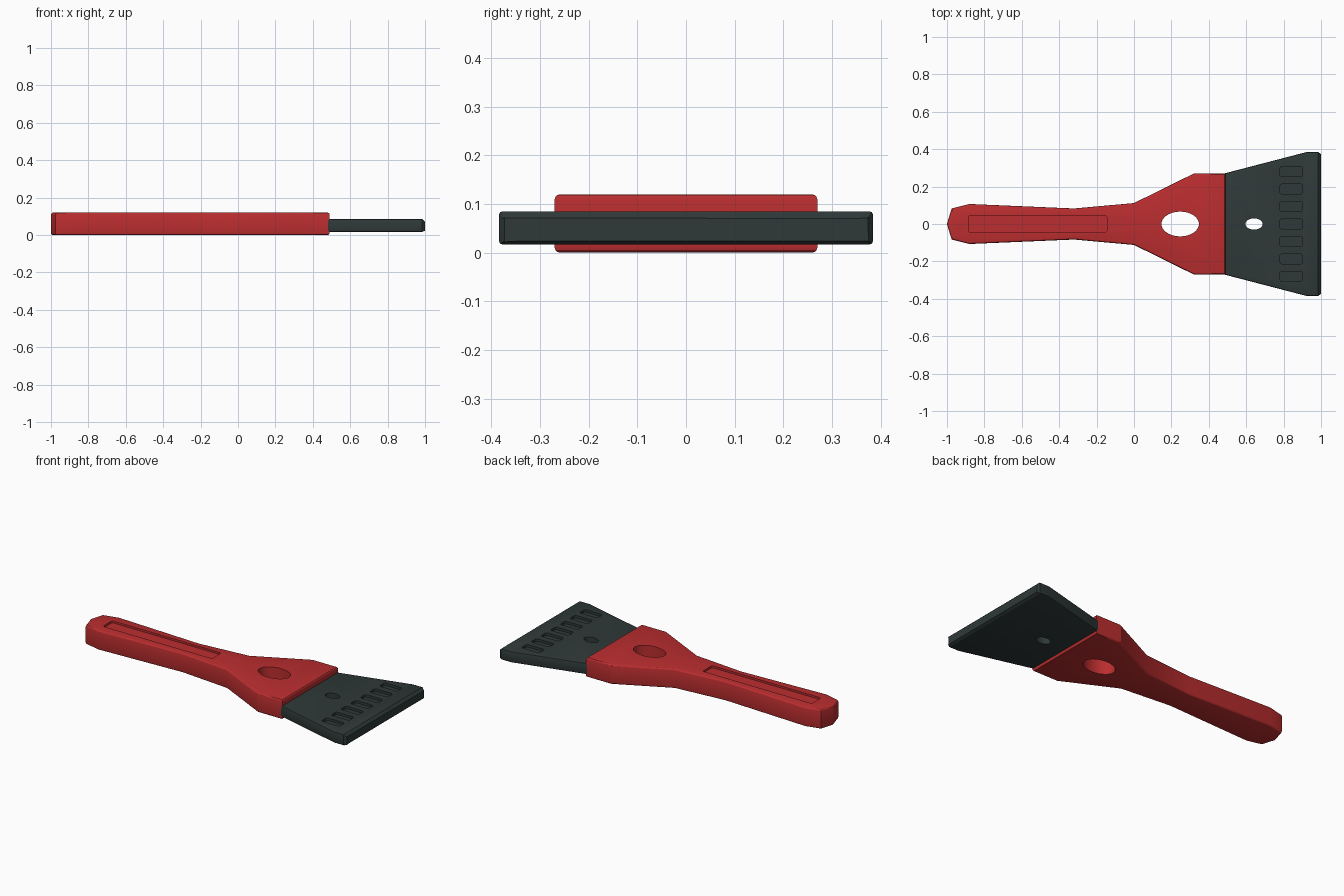
import bpy, bmesh, math
from mathutils import Vector

default = bpy.data.objects.get("Cube")
if default:
    bpy.data.objects.remove(default, do_unlink=True)


def material(name, color):
    m = bpy.data.materials.new(name)
    m.use_nodes = True
    m.diffuse_color = color
    m.node_tree.nodes["Principled BSDF"].inputs["Base Color"].default_value = color
    return m


def prism(outline, z0, z1):
    """Extrude a flat outline from z0 to z1."""
    bm = bmesh.new()
    base = bm.faces.new([bm.verts.new((x, y, z0)) for x, y in outline])
    top = bmesh.ops.extrude_face_region(bm, geom=[base])["geom"]
    verts = [v for v in top if isinstance(v, bmesh.types.BMVert)]
    bmesh.ops.translate(bm, verts=verts, vec=(0, 0, z1 - z0))
    bmesh.ops.recalc_face_normals(bm, faces=bm.faces)
    return bm


def bevel(bm, edges, width, segments):
    bmesh.ops.bevel(bm, geom=edges, offset=width, segments=segments,
                    profile=0.5, affect='EDGES', clamp_overlap=True)


def is_vertical(e):
    d = e.verts[0].co - e.verts[1].co
    return abs(d.z) > d.xy.length


def mirrored(half):
    return half + [(x, -y) for x, y in reversed(half) if y > 0]


def to_object(bm, name, mat=None):
    me = bpy.data.meshes.new(name)
    bm.to_mesh(me)
    bm.free()
    ob = bpy.data.objects.new(name, me)
    bpy.context.collection.objects.link(ob)
    if mat:
        me.materials.append(mat)
    return ob


def ellipse_cutter(cx, rx, ry):
    turn = [2 * math.pi * i / 48 for i in range(48)]
    return prism([(cx + rx * math.cos(a), ry * math.sin(a)) for a in turn], -0.1, 0.3)


def recess_cutter(x0, x1, cy, half, floor):
    bm = prism([(x0, cy - half), (x1, cy - half), (x1, cy + half), (x0, cy + half)], floor, 0.3)
    bevel(bm, [e for e in bm.edges if is_vertical(e)], 0.012, 4)
    return bm


def cut(ob, cutters):
    """Subtract each cutter and bake the result."""
    bpy.context.view_layer.objects.active = ob
    for bm in cutters:
        tool = to_object(bm, "cutter")
        tool.hide_render = True
        mod = ob.modifiers.new("cut", 'BOOLEAN')
        mod.object = tool
        mod.solver = 'EXACT'
        bpy.ops.object.modifier_apply(modifier=mod.name)
        bpy.data.objects.remove(tool, do_unlink=True)


def finish(ob):
    bpy.ops.object.select_all(action='DESELECT')
    ob.select_set(True)
    bpy.context.view_layer.objects.active = ob
    bpy.ops.object.shade_smooth_by_angle(angle=math.radians(25))


red = material("red plastic", (0.50, 0.027, 0.029, 1))
dark = material("dark slate plastic", (0.028, 0.040, 0.040, 1))

# Handle: waisted grip flaring out to the blade socket
half = [(-1, 0.0), (-0.975, 0.083), (-0.88, 0.107), (-0.32, 0.083),
        (0, 0.112), (0.32, 0.27), (0.49, 0.27)]
bm = prism(mirrored(half), 0, 0.12)
bevel(bm, [e for e in bm.edges if not is_vertical(e)], 0.012, 3)
handle = to_object(bm, "handle", red)
cut(handle, [ellipse_cutter(0.247, 0.1, 0.066),
             recess_cutter(-0.885, -0.145, 0, 0.045, 0.108)])
finish(handle)

# Blade: flared plate with a tapered scraping edge
half = [(0.47, 0.267), (0.92, 0.384), (0.985, 0.384)]
bm = prism(mirrored(half), 0.017, 0.085)
front = max(bm.faces, key=lambda f: f.calc_center_median().x)
rim = [e for e in bm.edges if not is_vertical(e) and e not in front.edges[:]]
tip = bmesh.ops.extrude_discrete_faces  # kept separate from the rim bevel below
bevel(bm, rim, 0.007, 2)
front = max(bm.faces, key=lambda f: f.calc_center_median().x)
lip = bmesh.ops.inset_region(bm, faces=[front], thickness=0.011, use_even_offset=True)
bmesh.ops.translate(bm, verts=front.verts[:], vec=Vector((0.015, 0, -0.004)))
blade = to_object(bm, "scraper_blade", dark)
cut(blade, [ellipse_cutter(0.642, 0.046, 0.03)]
    + [recess_cutter(0.78, 0.902, i * 0.0935, 0.026, 0.070) for i in range(-3, 4)])
finish(blade)
